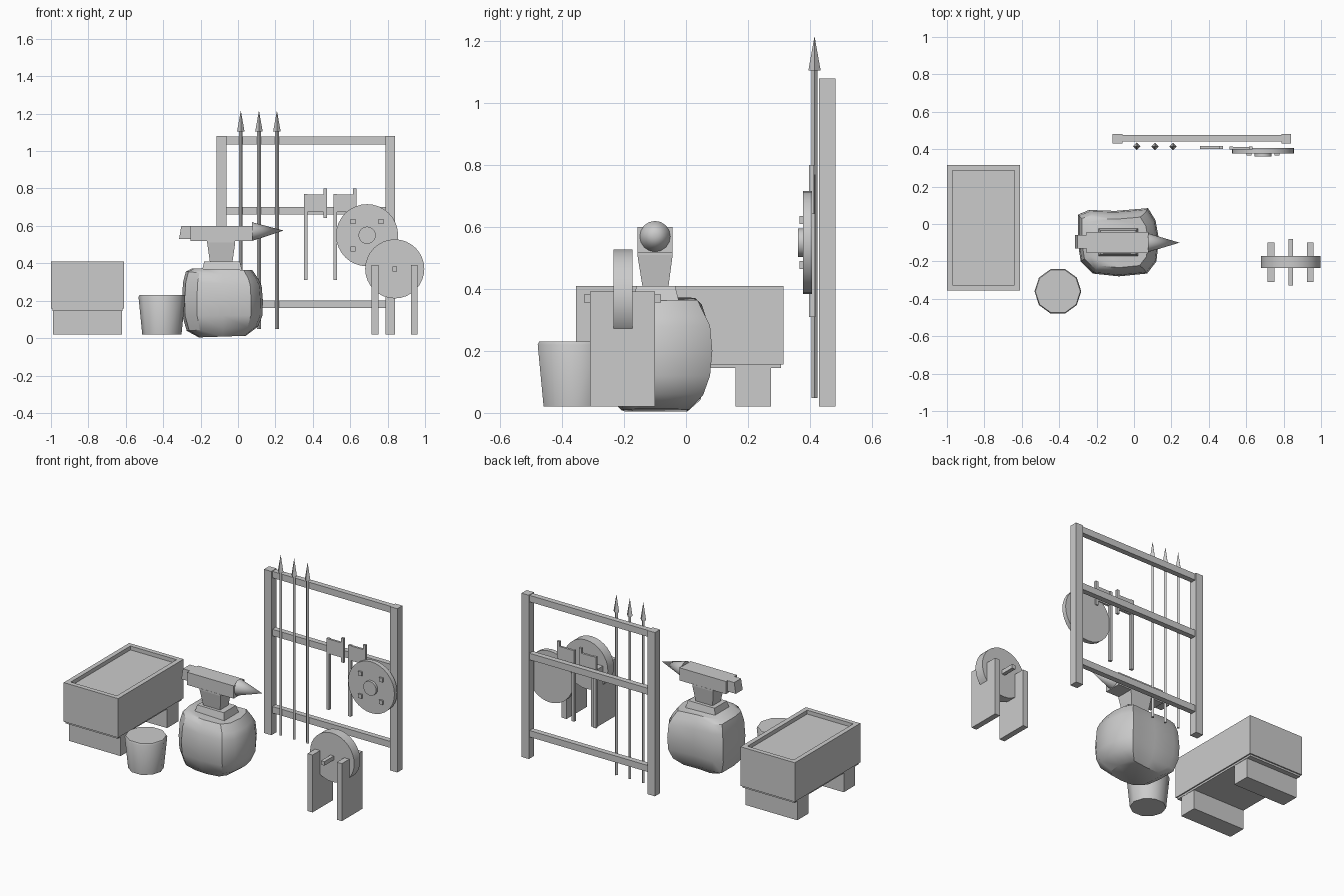
import bpy, bmesh, math
from mathutils import Matrix, Vector

if "Cube" in bpy.data.objects:
    bpy.data.objects.remove(bpy.data.objects["Cube"], do_unlink=True)

grey = bpy.data.materials.new("plain_grey")
grey.use_nodes = True
grey.diffuse_color = (0.6, 0.6, 0.6, 1)
grey.node_tree.nodes["Principled BSDF"].inputs["Base Color"].default_value = (0.6, 0.6, 0.6, 1)


def finish(name, bm, smooth=None):
    bmesh.ops.recalc_face_normals(bm, faces=bm.faces)
    mesh = bpy.data.meshes.new(name)
    bm.to_mesh(mesh)
    bm.free()
    mesh.materials.append(grey)
    ob = bpy.data.objects.new(name, mesh)
    bpy.context.collection.objects.link(ob)
    if smooth:
        bpy.ops.object.select_all(action='DESELECT')
        ob.select_set(True)
        bpy.context.view_layer.objects.active = ob
        bpy.ops.object.shade_smooth_by_angle(angle=math.radians(smooth))
    return ob


def loft(name, rings, smooth=None):
    """Skin a stack of equal-length rings and cap both ends."""
    bm = bmesh.new()
    rows = [[bm.verts.new(p) for p in ring] for ring in rings]
    n = len(rows[0])
    for a, b in zip(rows, rows[1:]):
        for i in range(n):
            j = (i + 1) % n
            bm.faces.new((a[i], a[j], b[j], b[i]))
    bm.faces.new(rows[0])
    bm.faces.new(rows[-1])
    return finish(name, bm, smooth)


def rect(x, y, z):
    return [(x[0], y[0], z), (x[1], y[0], z), (x[1], y[1], z), (x[0], y[1], z)]


def box(name, x, y, z):
    return loft(name, [rect(x, y, z[0]), rect(x, y, z[1])])


def cone(name, base, tip, r1, r2, sides, smooth=None):
    base, tip = Vector(base), Vector(tip)
    axis = tip - base
    turn = axis.to_track_quat('Z', 'Y').to_matrix().to_4x4()
    bm = bmesh.new()
    bmesh.ops.create_cone(bm, cap_ends=True, segments=sides, radius1=r1, radius2=r2,
                          depth=axis.length, matrix=Matrix.Translation((base + tip) / 2) @ turn)
    return finish(name, bm, smooth)


# Forge trough: shallow recess on top, narrow lip below, two feet
tx, ty = (-1.0, -0.61), (-0.355, 0.315)


def inset(span, d):
    return (span[0] + d, span[1] - d)


loft("forge_trough", [
    rect(inset(tx, .008), inset(ty, .008), 0.145),
    rect(inset(tx, .008), inset(ty, .008), 0.157),
    rect(tx, ty, 0.157),
    rect(tx, ty, 0.41),
    rect(inset(tx, .03), inset(ty, .03), 0.41),
    rect(inset(tx, .03), inset(ty, .03), 0.385)])
for label, y in (("front", (-0.315, -0.2)), ("back", (0.16, 0.275))):
    box("forge_foot_" + label, (-0.99, -0.62), y, (0.02, 0.147))

# Ten-sided bucket with a slightly drawn-in rim
loft("bucket", [[(-0.407 + r * math.cos(i * math.tau / 10), -0.36 + r * math.sin(i * math.tau / 10), z)
                 for i in range(10)]
                for r, z in ((0.105, 0.02), (0.125, 0.22), (0.12, 0.23))], smooth=40)

# Boulder: one irregular outline scaled at several heights
outline = [(-.30, -.1), (-.3, .05), (-.24, .075), (-.1, .07), (.02, .08), (.075, .085),
           (.115, .02), (.133, -.08), (.12, -.2), (.07, -.265), (-.08, -.28), (-.22, -.265), (-.285, -.2)]
cx, cy = -0.085, -0.1


def boulder_ring(sx, sy, z, tilt):
    return [(cx + (x - cx) * sx, cy + (y - cy) * sy, z + tilt * (x - cx)) for x, y in outline]


loft("boulder", [boulder_ring(*r) for r in (
    (0.58, 0.6, 0.008, 0.02), (0.88, 0.84, 0.05, 0.05), (0.99, 0.96, 0.12, 0),
    (1, 1, 0.2, 0), (0.97, 0.96, 0.29, -0.05), (0.9, 0.86, 0.335, -0.1),
    (0.74, 0.74, 0.368, -0.02))], smooth=35)

# Anvil: flared foot, waist, body, heel and horn
loft("anvil_foot", [rect((-0.195, 0.025), (-0.175, -0.02), 0.35),
                    rect((-0.18, 0.01), (-0.16, -0.035), 0.41)])
loft("anvil_waist", [rect((-0.15, -0.03), (-0.14, -0.057), 0.405),
                     rect((-0.165, -0.015), (-0.157, -0.043), 0.51),
                     rect((-0.165, -0.015), (-0.157, -0.043), 0.52)])
box("anvil_body", (-0.255, 0.078), (-0.156, -0.044), (0.518, 0.60))
loft("anvil_heel", [rect((-0.315, -0.25), (-0.13, -0.06), 0.53),
                    rect((-0.303, -0.25), (-0.13, -0.06), 0.60)])
cone("anvil_horn", (0.076, -0.1, 0.57), (0.243, -0.1, 0.575), 0.05, 0, 16, smooth=40)

# Weapon rack
for label, x in (("right", (-0.115, -0.062)), ("left", (0.788, 0.84))):
    box("rack_post_" + label, x, (0.43, 0.482), (0.02, 1.08))
for label, z in (("bottom", 0.16), ("middle", 0.66), ("top", 1.035)):
    box("rack_rail_" + label, (-0.07, 0.80), (0.44, 0.475), (z, z + 0.042))

# Three spears leaning upright
for i, x in enumerate((0.015, 0.112, 0.208)):
    cone(f"spear_shaft_{i + 1}", (x, 0.415, 0.048), (x, 0.415, 1.11), 0.01, 0.01, 4)
    cone(f"spear_tip_{i + 1}", (x, 0.415, 1.105), (x, 0.415, 1.217), 0.02, 0, 4)

# Two axes
for i, (x, y) in enumerate(((0.352, 0.409), (0.51, 0.406))):
    box(f"axe_handle_{i + 1}", (x, x + 0.02), (y - 0.009, y + 0.009), (0.31, 0.77))
    box(f"axe_head_{i + 1}", (x + 0.015, x + 0.108), (y - 0.007, y + 0.007), (0.673, 0.768))
    box(f"axe_blade_{i + 1}", (x + 0.106, x + 0.124), (y - 0.008, y + 0.008), (0.643, 0.80))

# Round shield with boss and four studs
sx, sz = 0.69, 0.55
cone("shield", (sx, 0.407, sz), (sx, 0.378, sz), 0.166, 0.166, 32, smooth=40)
cone("shield_boss", (sx, 0.38, sz), (sx, 0.362, sz), 0.046, 0.046, 20, smooth=40)
for i in (-1, 1):
    for k in (-1, 1):
        x, z = sx + i * 0.075, sz + k * 0.073
        box(f"shield_stud_{i + 2}_{k + 2}", (x - .013, x + .013), (0.367, 0.382), (z - .013, z + .013))

# Grinding wheel on a two-plate stand
wx, wz = 0.838, 0.37
cone("grinding_wheel", (wx, -0.172, wz), (wx, -0.234, wz), 0.158, 0.158, 32, smooth=40)
box("wheel_axle", (wx - .012, wx + .012), (-0.33, -0.08), (wz - .013, wz + .013))
for label, x in (("right", 0.715), ("left", 0.925)):
    box("wheel_stand_" + label, (x, x + 0.036), (-0.31, -0.1), (0.02, 0.392))
